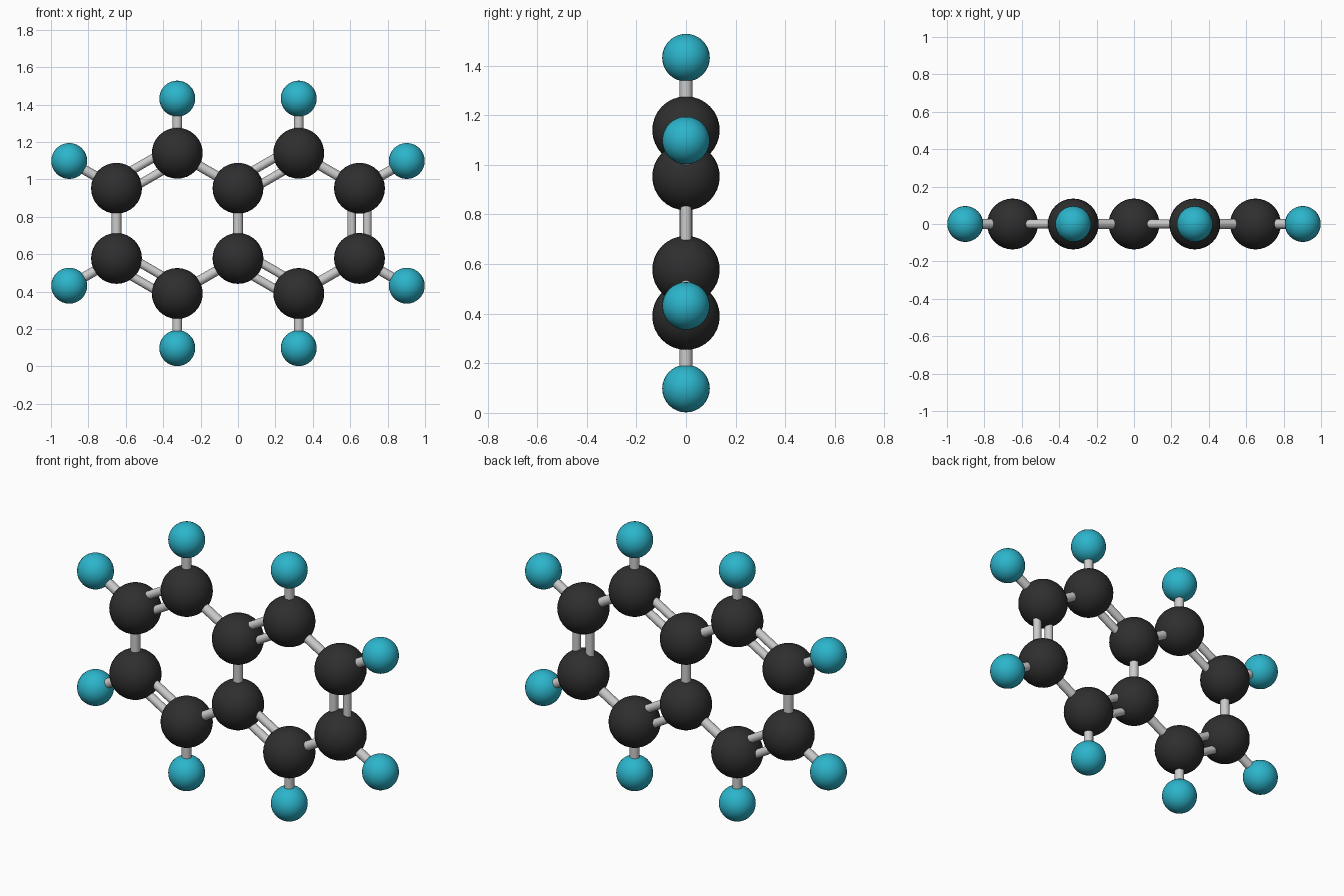
import bpy
from math import sin, cos, radians
from mathutils import Vector

if "Cube" in bpy.data.objects:
    bpy.data.objects.remove(bpy.data.objects["Cube"])

MID_Z = 0.765        # height of the molecule's centre
CC, CH = 0.375, 0.292  # bond lengths
C_R, H_R = 0.136, 0.096
HALF_W = CC * cos(radians(30))


def material(name, rgb):
    m = bpy.data.materials.new(name)
    m.diffuse_color = (*rgb, 1)
    m.use_nodes = True
    m.node_tree.nodes["Principled BSDF"].inputs["Base Color"].default_value = m.diffuse_color
    return m


carbon_mat = material("charcoal", (0.028, 0.028, 0.028))
hydrogen_mat = material("teal", (0.025, 0.46, 0.60))


def atom(name, pos, radius, mat):
    bpy.ops.mesh.primitive_uv_sphere_add(segments=32, ring_count=16, radius=radius, location=pos)
    ob = bpy.context.object
    ob.name = name
    ob.data.materials.append(mat)
    bpy.ops.object.shade_smooth()


def rod(name, a, b, radius):
    d = b - a
    bpy.ops.mesh.primitive_cylinder_add(vertices=20, radius=radius, depth=d.length,
                                        location=(a + b) / 2)
    ob = bpy.context.object
    ob.name = name
    ob.rotation_mode = 'QUATERNION'
    ob.rotation_quaternion = d.to_track_quat('Z', 'Y')
    bpy.ops.object.shade_smooth_by_angle(angle=radians(40))


def bond(name, a, b, double=False):
    if not double:
        rod(name, a, b, 0.026)
        return
    # paired rods lie side by side in the plane of the rings
    side = (b - a).normalized().cross(Vector((0, 1, 0))) * 0.042
    rod(name + "_a", a + side, b + side, 0.023)
    rod(name + "_b", a - side, b - side, 0.023)


def ring(centre):
    # corners run from the top, clockwise as seen from the front
    return [centre + CC * Vector((sin(radians(60 * i)), 0, cos(radians(60 * i))))
            for i in range(6)]


left_c = Vector((-HALF_W, 0, MID_Z))
right_c = Vector((HALF_W, 0, MID_Z))
left, right = ring(left_c), ring(right_c)

# carbon atoms: the two shared ones belong to the right ring
for i, p in enumerate(right):
    atom(f"carbon_right_{i}", p, C_R, carbon_mat)
for i in (0, 3, 4, 5):
    atom(f"carbon_left_{i}", left[i], C_R, carbon_mat)

# ring bonds, with the shared middle bond made once
for i in range(6):
    bond(f"ring_bond_right_{i}", right[i], right[(i + 1) % 6], i in (1, 3, 5))
    if i != 1:
        bond(f"ring_bond_left_{i}", left[i], left[(i + 1) % 6], i in (3, 5))

# hydrogen atoms point straight out from the outer carbons
for side, centre, pts, outer in (("left", left_c, left, (0, 3, 4, 5)),
                                 ("right", right_c, right, (0, 1, 2, 3))):
    for i in outer:
        tip = pts[i] + (pts[i] - centre).normalized() * CH
        bond(f"hydrogen_bond_{side}_{i}", pts[i], tip)
        atom(f"hydrogen_{side}_{i}", tip, H_R, hydrogen_mat)
